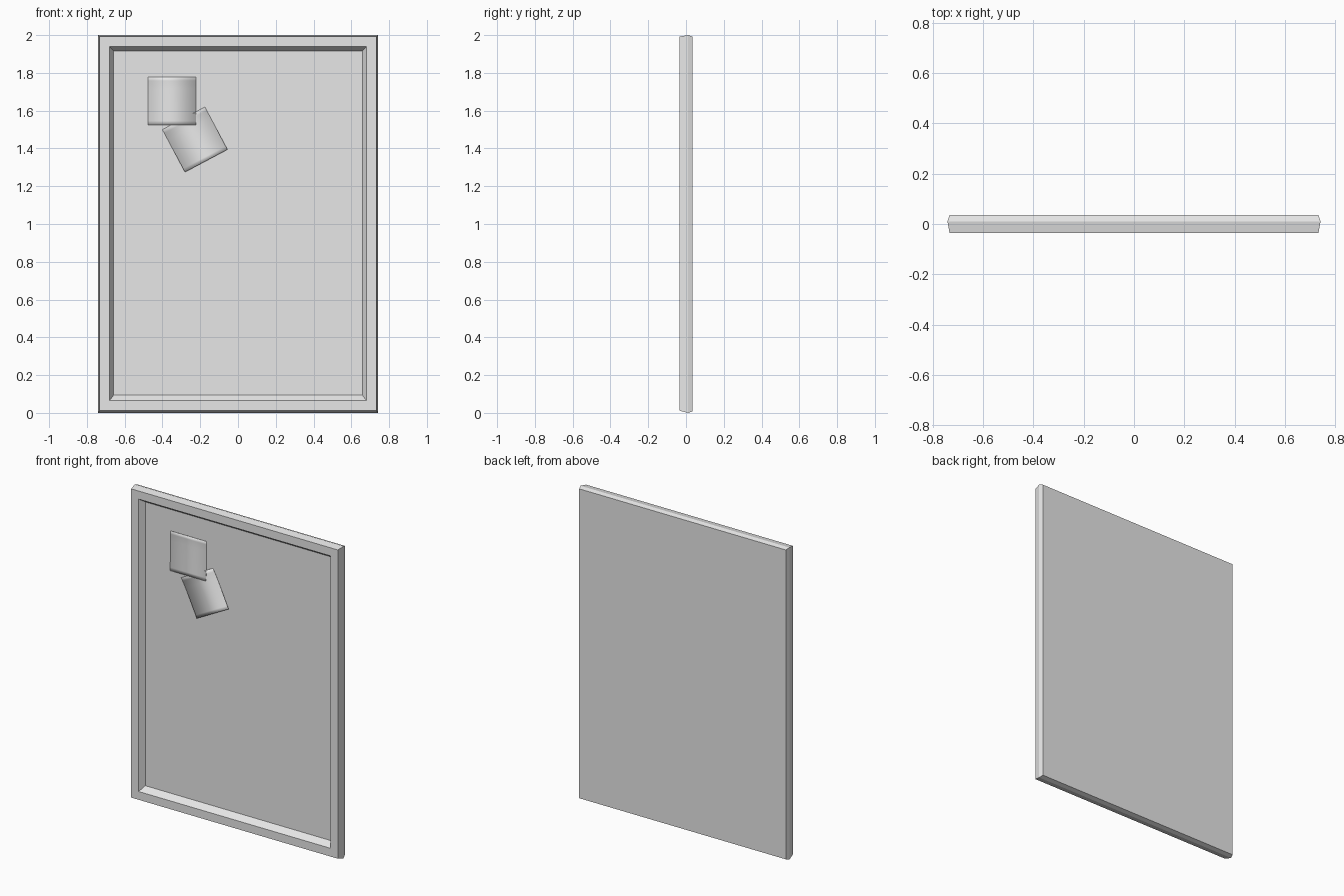
import bpy, bmesh, math
from mathutils import Matrix, Vector

if "Cube" in bpy.data.objects:
    bpy.data.objects.remove(bpy.data.objects["Cube"])

grey = bpy.data.materials.new("light grey")
grey.use_nodes = True
grey.diffuse_color = (0.8, 0.8, 0.8, 1)
grey.node_tree.nodes["Principled BSDF"].inputs["Base Color"].default_value = (0.8, 0.8, 0.8, 1)


def finish(name, bm):
    bmesh.ops.recalc_face_normals(bm, faces=bm.faces)
    mesh = bpy.data.meshes.new(name)
    bm.to_mesh(mesh)
    bm.free()
    mesh.materials.append(grey)
    obj = bpy.data.objects.new(name, mesh)
    bpy.context.collection.objects.link(obj)
    return obj


# Framed board: rectangular rings from the back, round the rim, into the recess
bm = bmesh.new()
rings = []
for half_x, bottom, top, y in [
    (0.733, 0.008, 1.992, 0.035),
    (0.741, 0.0, 2.0, 0.01),
    (0.733, 0.012, 1.992, -0.035),
    (0.68, 0.065, 1.94, -0.035),
    (0.658, 0.095, 1.915, 0.0),
]:
    corners = [(-half_x, bottom), (half_x, bottom), (half_x, top), (-half_x, top)]
    rings.append([bm.verts.new((x, y, z)) for x, z in corners])
for a, b in zip(rings, rings[1:]):
    for i in range(4):
        j = (i + 1) % 4
        bm.faces.new((a[i], a[j], b[j], b[i]))
bm.faces.new(rings[0])
bm.faces.new(rings[-1])
finish("framed_board", bm)


# Paper notes: thin sheets stuck near the top edge, lifting towards the bottom
def paper_note(name, centre, angle, lift, size=0.255, steps=12):
    bm = bmesh.new()
    rows = []
    turn = Matrix.Rotation(angle, 4, 'Y')
    for k in range(steps + 1):
        t = k / steps
        out = 0.002 + lift * t ** 1.5 + 0.002 * max(0, 1 - t * 6)
        row = []
        for side in (-0.5, 0.5):
            p = turn @ Vector((side * size, 0, (0.5 - t) * size))
            row.append(bm.verts.new((p.x + centre[0], -out, p.z + centre[1])))
        rows.append(row)
    for a, b in zip(rows, rows[1:]):
        bm.faces.new((a[0], b[0], b[1], a[1]))
    obj = finish(name, bm)
    for poly in obj.data.polygons:
        poly.use_smooth = True
    sheet = obj.modifiers.new("paper thickness", 'SOLIDIFY')
    sheet.thickness = 0.001
    sheet.offset = 0


paper_note("upright_note", (-0.35, 1.652), 0, 0.003)
paper_note("tilted_note", (-0.228, 1.447), math.radians(-28), 0.014)
